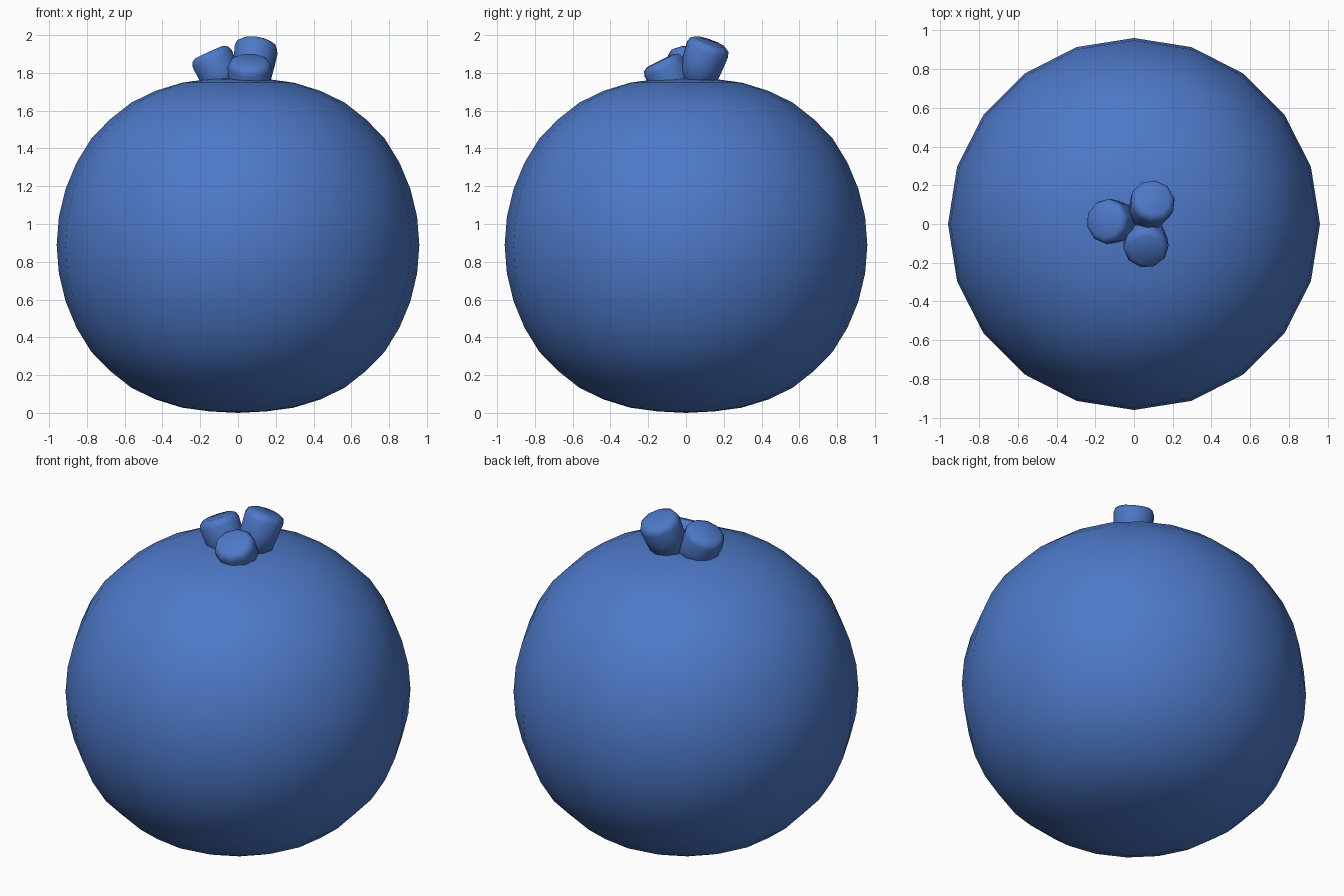
import bpy, bmesh, math
from mathutils import Vector

cube = bpy.data.objects.get("Cube")
if cube:
    bpy.data.objects.remove(cube, do_unlink=True)

blue = bpy.data.materials.new("berry blue")
blue.use_nodes = True
blue.diffuse_color = (0.075, 0.19, 0.58, 1)
blue.node_tree.nodes["Principled BSDF"].inputs["Base Color"].default_value = blue.diffuse_color


def lathe(name, profile, sides):
    """Revolve (radius, z) points, top to bottom, around z; zero radius makes a pole."""
    bm = bmesh.new()
    rings = []
    for r, z in profile:
        count = sides if r > 0 else 1
        rings.append([bm.verts.new((r * math.cos(math.tau * i / sides),
                                    r * math.sin(math.tau * i / sides), z))
                      for i in range(count)])
    for a, b in zip(rings, rings[1:]):
        for i in range(sides):
            j = (i + 1) % sides
            corners = [a[i % len(a)], b[i % len(b)], b[j % len(b)], a[j % len(a)]]
            bm.faces.new(list(dict.fromkeys(corners)))
    bmesh.ops.recalc_face_normals(bm, faces=bm.faces)
    for f in bm.faces:
        f.smooth = True
    mesh = bpy.data.meshes.new(name)
    bm.to_mesh(mesh)
    bm.free()
    mesh.materials.append(blue)
    obj = bpy.data.objects.new(name, mesh)
    bpy.context.collection.objects.link(obj)
    return obj


# Round body: a sphere whose two poles are gently flattened
radius, middle = 0.96, 0.888
upper_heights = [0.888, 0.88, 0.86, 0.817, 0.755, 0.665]
body_profile = []
for step in range(21):
    lat = math.radians(90 - 9 * step)
    height = radius * math.sin(lat)
    k = min(step, 20 - step)
    if k < len(upper_heights):
        height = math.copysign(upper_heights[k], height)
    r = 0 if k == 0 else radius * math.cos(lat)
    body_profile.append((r, middle + height))
lathe("berry_body", body_profile, 20)

# Three stubby crown buds leaning outward, with softened rims
bud_profile = [(0, 0), (0.085, 0), (0.108, -0.014), (0.117, -0.04),
               (0.112, -0.12), (0.10, -0.24), (0, -0.24)]
buds = {
    "left_back_bud": ((0.103, 0.128, 1.963), (0.17, 0.36, 1)),
    "right_bud": ((-0.152, 0.015, 1.91), (-0.45, 0.03, 1)),
    "left_front_bud": ((0.063, -0.135, 1.865), (0.03, -0.5, 1)),
}
for name, (top, axis) in buds.items():
    bud = lathe(name, bud_profile, 10)
    bud.location = top
    bud.rotation_euler = Vector(axis).to_track_quat('Z', 'Y').to_euler()
